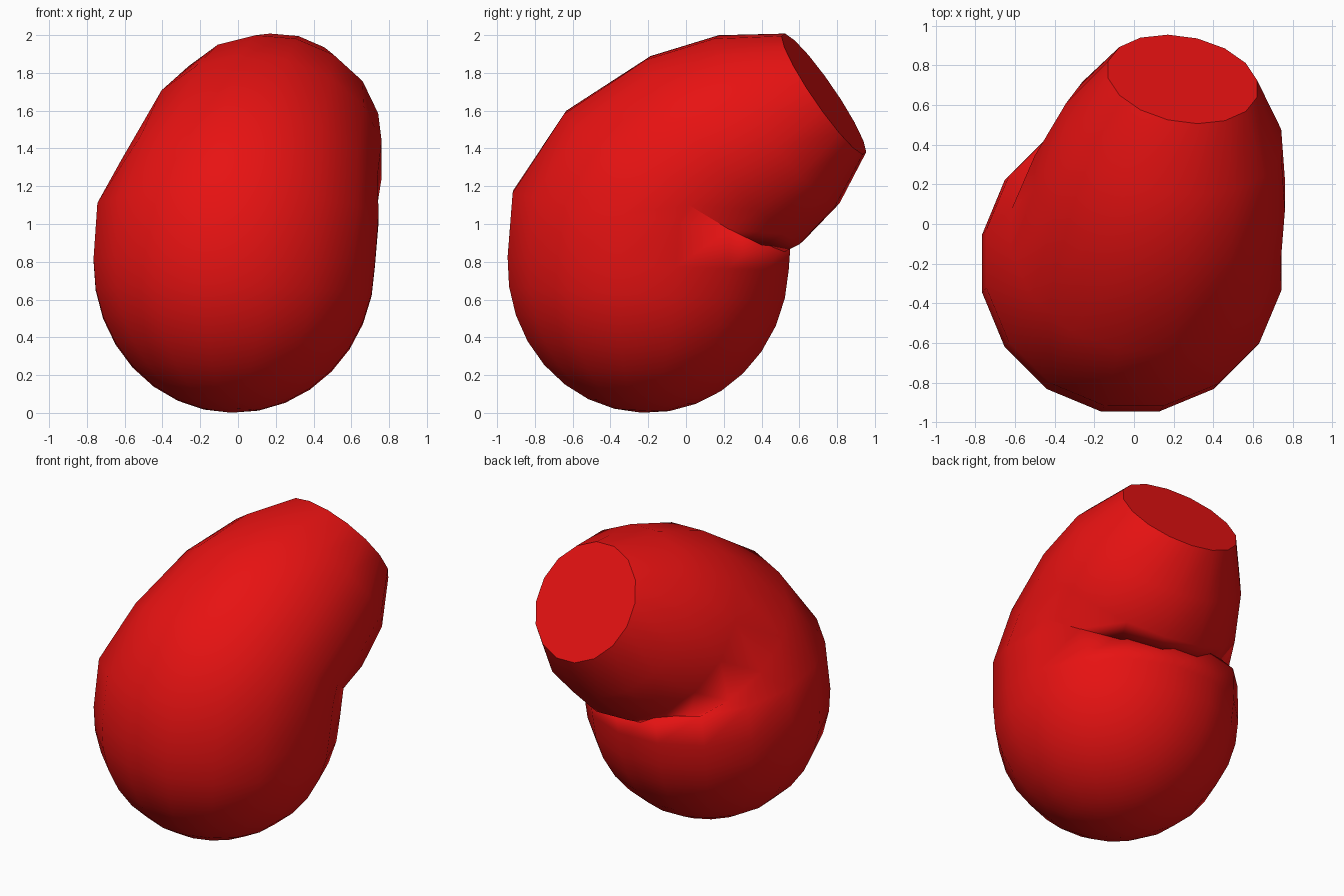
import bpy
import bmesh
from math import cos, sin, pi, radians
from mathutils import Vector

cube = bpy.data.objects.get("Cube")
if cube:
    bpy.data.objects.remove(cube)

SIDES = 16
DOME_STEPS = 8

red = bpy.data.materials.new("bright red")
red.use_nodes = True
red.diffuse_color = (0.8, 0.006, 0.006, 1)
red.node_tree.nodes["Principled BSDF"].inputs["Base Color"].default_value = red.diffuse_color


def axis(tilt, lean):
    """Ring normal: tilted towards the back, leaning to the left."""
    return Vector((lean, sin(radians(tilt)), cos(radians(tilt)))).normalized()


def add_ring(bm, centre, normal, radius):
    u = (Vector((1, 0, 0)) - normal * normal.x).normalized()
    v = normal.cross(u)
    r = radius / cos(pi / SIDES)
    angles = [2 * pi * (i + 0.5) / SIDES for i in range(SIDES)]
    return [bm.verts.new(centre + r * (u * cos(a) + v * sin(a))) for a in angles]


bm = bmesh.new()
rings = []

# Rounded bottom: half an ellipsoid
base, base_radius, depth = Vector((-0.02, -0.2, 0.795)), 0.745, 0.795
down = -axis(2.5, 0.02)
apex = bm.verts.new(base + down * depth)
for step in range(1, DOME_STEPS + 1):
    a = pi / 2 * step / DOME_STEPS
    rings.append(add_ring(bm, base + down * depth * cos(a), -down, base_radius * sin(a)))

# Bent, tapering neck: centre, radius, tilt, lean
neck = [
    ((0.00, -0.18, 1.06), 0.745, 8.5, 0.04),
    ((0.06, -0.07, 1.22), 0.68, 33, 0.08),
    ((0.13, 0.205, 1.39), 0.635, 50.4, 0.12),
    ((0.20, 0.48, 1.545), 0.548, 54.3, 0.15),
    ((0.245, 0.73, 1.688), 0.38, 55.6, 0.155),
]
for centre, radius, tilt, lean in neck:
    rings.append(add_ring(bm, Vector(centre), axis(tilt, lean), radius))

# Skin between the rings
for i in range(SIDES):
    j = (i + 1) % SIDES
    bm.faces.new((apex, rings[0][j], rings[0][i]))
    for low, high in zip(rings, rings[1:]):
        bm.faces.new((low[i], low[j], high[j], high[i]))
for face in bm.faces:
    face.smooth = True

# Flat end of the neck with a sharp rim
end = bm.faces.new(rings[-1])
for edge in end.edges:
    edge.smooth = False

mesh = bpy.data.meshes.new("bent_body")
bm.to_mesh(mesh)
bm.free()
mesh.materials.append(red)
body = bpy.data.objects.new("bent_body", mesh)
bpy.context.collection.objects.link(body)
